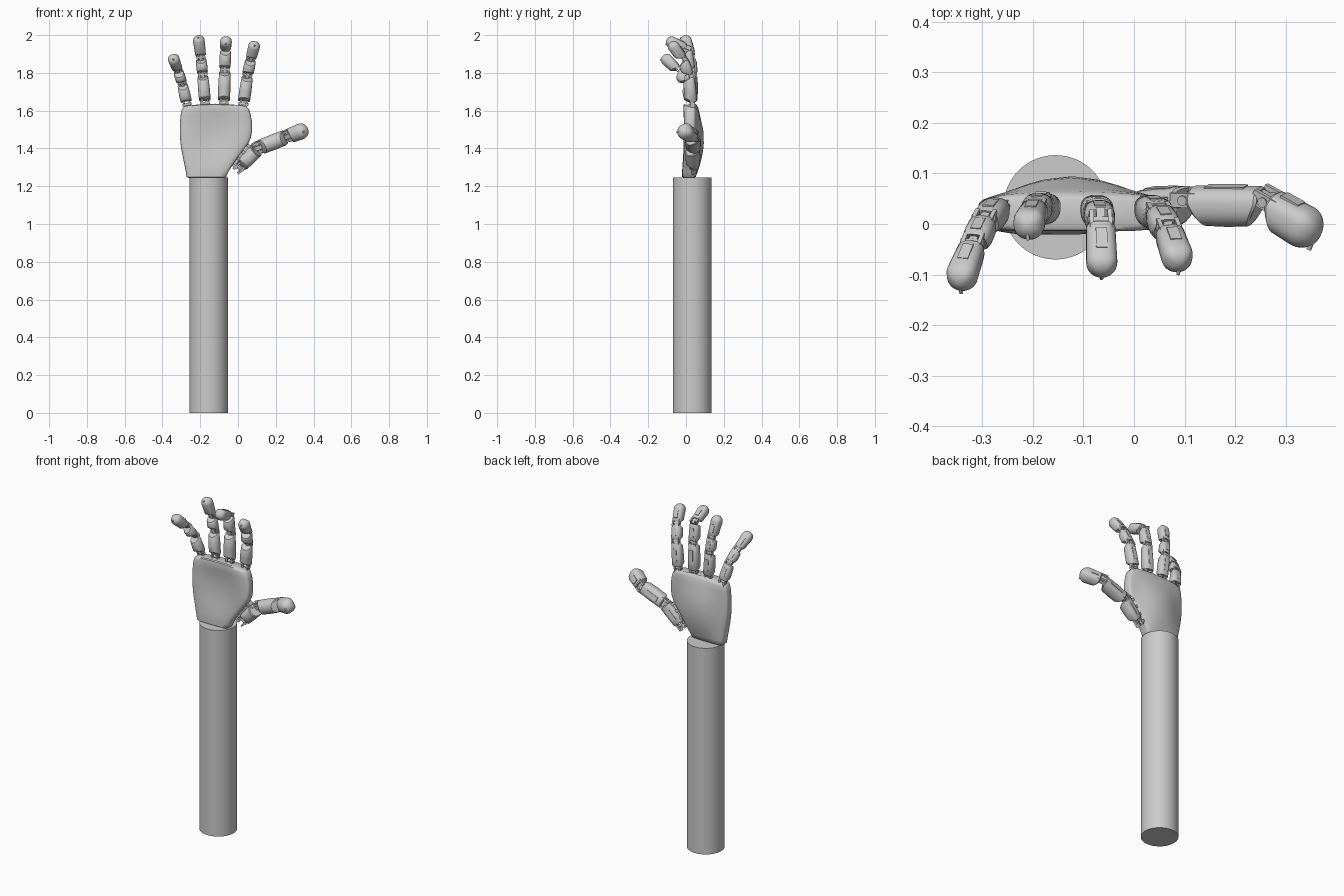
import bpy, bmesh, math
from mathutils import Matrix, Vector

if "Cube" in bpy.data.objects:
    bpy.data.objects.remove(bpy.data.objects["Cube"])


def finish(bm, name, angle=35):
    bmesh.ops.recalc_face_normals(bm, faces=bm.faces[:])
    me = bpy.data.meshes.new(name)
    bm.to_mesh(me)
    bm.free()
    ob = bpy.data.objects.new(name, me)
    bpy.context.collection.objects.link(ob)
    bpy.ops.object.select_all(action='DESELECT')
    ob.select_set(True)
    bpy.context.view_layer.objects.active = ob
    bpy.ops.object.shade_smooth_by_angle(angle=math.radians(angle))
    return ob


def loft(bm, rings):
    loops = [[bm.verts.new(p) for p in r] for r in rings]
    n = len(loops[0])
    for a, b in zip(loops, loops[1:]):
        for i in range(n):
            bm.faces.new((a[i], a[(i + 1) % n], b[(i + 1) % n], b[i]))
    bm.faces.new(loops[0][::-1])
    bm.faces.new(loops[-1])


def spow(v, e):
    return math.copysign(abs(v) ** e, v)


def frame(a, b):
    # local x = across, y = back of the hand, z = along the finger
    d = (b - a).normalized()
    y = Vector((0, 1, 0.25))
    y = (y - d * y.dot(d)).normalized()
    x = y.cross(d)
    m = Matrix((x, y, d)).transposed().to_4x4()
    m.translation = a
    return m


def box(bm, m, c, s):
    bmesh.ops.create_cube(bm, size=1, matrix=m @ Matrix.Translation(c) @ Matrix.Diagonal((*s, 1)))


def pin(bm, m, c, r, length, across=True):
    rot = Matrix.Rotation(math.pi / 2, 4, 'Y' if across else 'X')
    bmesh.ops.create_cone(bm, cap_ends=True, segments=16, radius1=r, radius2=r, depth=length,
                          matrix=m @ Matrix.Translation(c) @ rot)


def phalanx(bm, a, b, w0, w1, start, end, slant, tip=False):
    m = frame(a, b)
    L = (b - a).length
    n = 24
    if tip:
        z1 = L - w1
        rows = [(start, .9), (start + .005, 1)] + [
            (z1 + w1 * math.sin(k * math.pi / 14), max(math.cos(k * math.pi / 14), .04)) for k in range(8)]
    else:
        z1 = L - end
        rows = [(start, .9), (start + .005, 1), (L / 2, 1.04), (z1 - .005, 1), (z1, .9)]
    rings = []
    for z, s in rows:
        t = min(max((z - start) / max(z1 - start, .001), 0), 1)
        w = (w0 + (w1 - w0) * t) * s
        ring = []
        for i in range(n):
            g = 2 * math.pi * i / n
            e = .95 if math.sin(g) < 0 else .72      # flatter back, round front
            x, y = spow(math.cos(g), e), spow(math.sin(g), e)
            cut = slant * max(0, .35 - y)             # wedge relief on the palm side
            dz = cut * (1 - t) * (1 if t < .3 else 0)
            if not tip and t > .7:
                dz = -cut
            ring.append(m @ Vector((x * w, y * w, z + dz)))
        rings.append(ring)
    loft(bm, rings)
    # flat plate on the back of the phalanx
    zc = (start + z1) / 2
    wm = (w0 + w1) / 2
    box(bm, m, (0, wm * .92, zc), (wm * .75, wm * .3, (z1 - start) * .55))
    if tip:
        pin(bm, m, (0, -w1 * .55, L - w1 * .25), w1 * .12, w1 * .6, False)


def hinge(bm, a, b, w, at=0):
    m = frame(a, b)
    for s in (-1, 1):
        box(bm, m, (s * w * .62, w * .45, at), (w * .3, w * .75, w * 1.35))
    box(bm, m, (0, w * .3, at), (w * .6, w * .7, w * 1.7))
    pin(bm, m, (0, w * .45, at), w * .26, w * 1.75)


def finger(name, pts, widths):
    bm = bmesh.new()
    pts = [Vector(p) for p in pts]
    last = len(pts) - 2
    for i in range(last + 1):
        a, b, w = pts[i], pts[i + 1], widths[i]
        phalanx(bm, a, b, w, widths[i + 1], .022 if i == 0 else .008, .008, w * .5, i == last)
        if i:
            hinge(bm, a, b, w)
    # knuckle prongs into the palm
    m, w = frame(pts[0], pts[1]), widths[0]
    for s in (-1, 1):
        box(bm, m, (s * w * .5, w * .2, .008), (w * .3, w * .8, .05))
    pin(bm, m, (0, w * .2, .01), w * .24, w * 1.6)
    return finish(bm, name)


# forearm
bm = bmesh.new()
bmesh.ops.create_cone(bm, cap_ends=True, segments=64, radius1=.103, radius2=.103, depth=1.245,
                      matrix=Matrix.Translation((-.155, .033, .6225)))
finish(bm, "forearm")

# palm: stacked rounded sections (z, left, right, front y, back y, back hump, front hollow)
rows = [
    (1.243, -.262, -.072, -.010, .042, .000, .000),
    (1.250, -.272, -.062, -.020, .052, .000, .000),
    (1.275, -.276, -.052, -.021, .055, .006, .000),
    (1.310, -.283, -.030, -.021, .055, .018, .003),
    (1.350, -.291, -.002, -.020, .056, .028, .008),
    (1.390, -.299, .028, -.019, .057, .034, .013),
    (1.425, -.304, .054, -.018, .058, .036, .017),
    (1.460, -.307, .069, -.017, .058, .036, .018),
    (1.500, -.308, .075, -.016, .059, .032, .017),
    (1.540, -.307, .074, -.015, .059, .023, .013),
    (1.580, -.303, .067, -.016, .060, .012, .007),
    (1.607, -.297, .058, -.016, .060, .004, .002),
    (1.620, -.288, .046, -.012, .056, .000, .000),
    (1.624, -.278, .036, -.004, .048, .000, .000),
]
bm = bmesh.new()
rings = []
for z, l, r, f, k, hump, hollow in rows:
    ring = []
    for i in range(56):
        g = 2 * math.pi * i / 56
        u, v = spow(math.cos(g), .55), spow(math.sin(g), .4)
        x = (l + r) / 2 + u * (r - l) / 2
        bell = math.cos(min(abs(x + .125) / .17, 1) * math.pi / 2) ** 1.5
        y = (f + k) / 2 + v * (k - f) / 2 + bell * (hump if v > 0 else hollow) * abs(v)
        arch = .012 * (1 - u * u) * max(0, (z - 1.55) / .07)
        ring.append((x, y, z + arch))
    rings.append(ring)
loft(bm, rings)
finish(bm, "palm", 50)

# four fingers
finger("little_finger", [(-.268, .03, 1.622), (-.295, 0, 1.742), (-.317, -.045, 1.81), (-.347, -.122, 1.89)],
       (.030, .028, .027, .031))
finger("ring_finger", [(-.173, .028, 1.63), (-.187, .033, 1.79), (-.196, .024, 1.88), (-.211, -.008, 1.998)],
       (.031, .029, .028, .031))
finger("middle_finger", [(-.075, .026, 1.63), (-.070, .02, 1.815), (-.066, .002, 1.925), (-.063, -.103, 1.975)],
       (.032, .030, .029, .031))
finger("index_finger", [(.028, .028, 1.625), (.050, .014, 1.785), (.068, -.018, 1.872), (.091, -.082, 1.962)],
       (.032, .030, .029, .031))

# thumb
finger("thumb", [(.000, .033, 1.29), (.108, .036, 1.402), (.262, .034, 1.462), (.366, -.024, 1.502)],
       (.034, .039, .039, .042))

# thumb carrier along the palm edge
bm = bmesh.new()
a, b = Vector((-.028, .035, 1.305)), Vector((.065, .035, 1.415))
m = frame(a, b)
L = (b - a).length
pin_m = m @ Matrix.Rotation(math.pi / 2, 4, 'Y')
pin(bm, pin_m, (-L / 2, 0, 0), .009, L)
for t in (.05, .35, .65, .95):
    box(bm, m, (0, 0, L * t), (.045, .035, .016))
finish(bm, "thumb_carrier")
